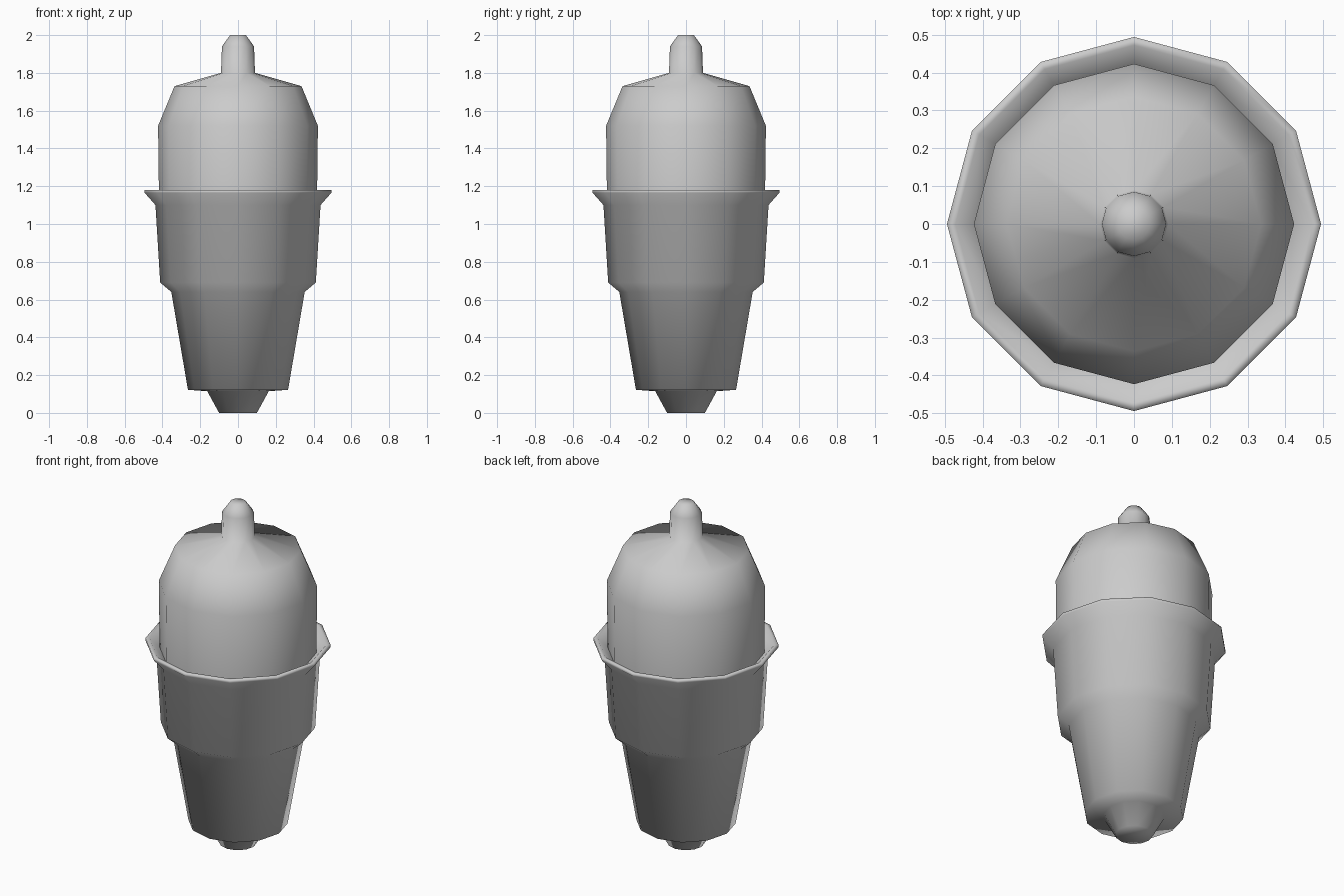
import bpy, bmesh
from math import cos, sin, pi

if "Cube" in bpy.data.objects:
    bpy.data.objects.remove(bpy.data.objects["Cube"])

SIDES = 12


def lathe(name, profile, cap_start=False, cap_end=False):
    """Revolve (radius, height) points around z; smooth shaded."""
    bm = bmesh.new()
    rings = [[bm.verts.new((r * cos(2 * pi * i / SIDES), r * sin(2 * pi * i / SIDES), z))
              for i in range(SIDES)] for r, z in profile]
    for a, b in zip(rings, rings[1:]):
        for i in range(SIDES):
            j = (i + 1) % SIDES
            bm.faces.new((a[i], a[j], b[j], b[i]))
    if cap_start:
        bm.faces.new(rings[0][::-1])
    if cap_end:
        bm.faces.new(rings[-1])
    for f in bm.faces:
        f.smooth = True
    mesh = bpy.data.meshes.new(name)
    bm.to_mesh(mesh)
    bm.free()
    obj = bpy.data.objects.new(name, mesh)
    bpy.context.collection.objects.link(obj)
    return obj


# tapered cup with bottom tip, shoulder step and flared rim
lathe("cup", [(0.10, 0.0), (0.163, 0.115), (0.265, 0.122), (0.353, 0.64),
              (0.412, 0.69), (0.437, 1.10), (0.494, 1.165), (0.494, 1.18),
              (0.472, 1.18), (0.419, 1.13)], cap_start=True)

# domed upper body with small knob on top
lathe("dome", [(0.418, 1.10), (0.423, 1.52), (0.336, 1.73), (0.09, 1.80),
               (0.085, 1.94), (0.042, 2.0)], cap_end=True)
